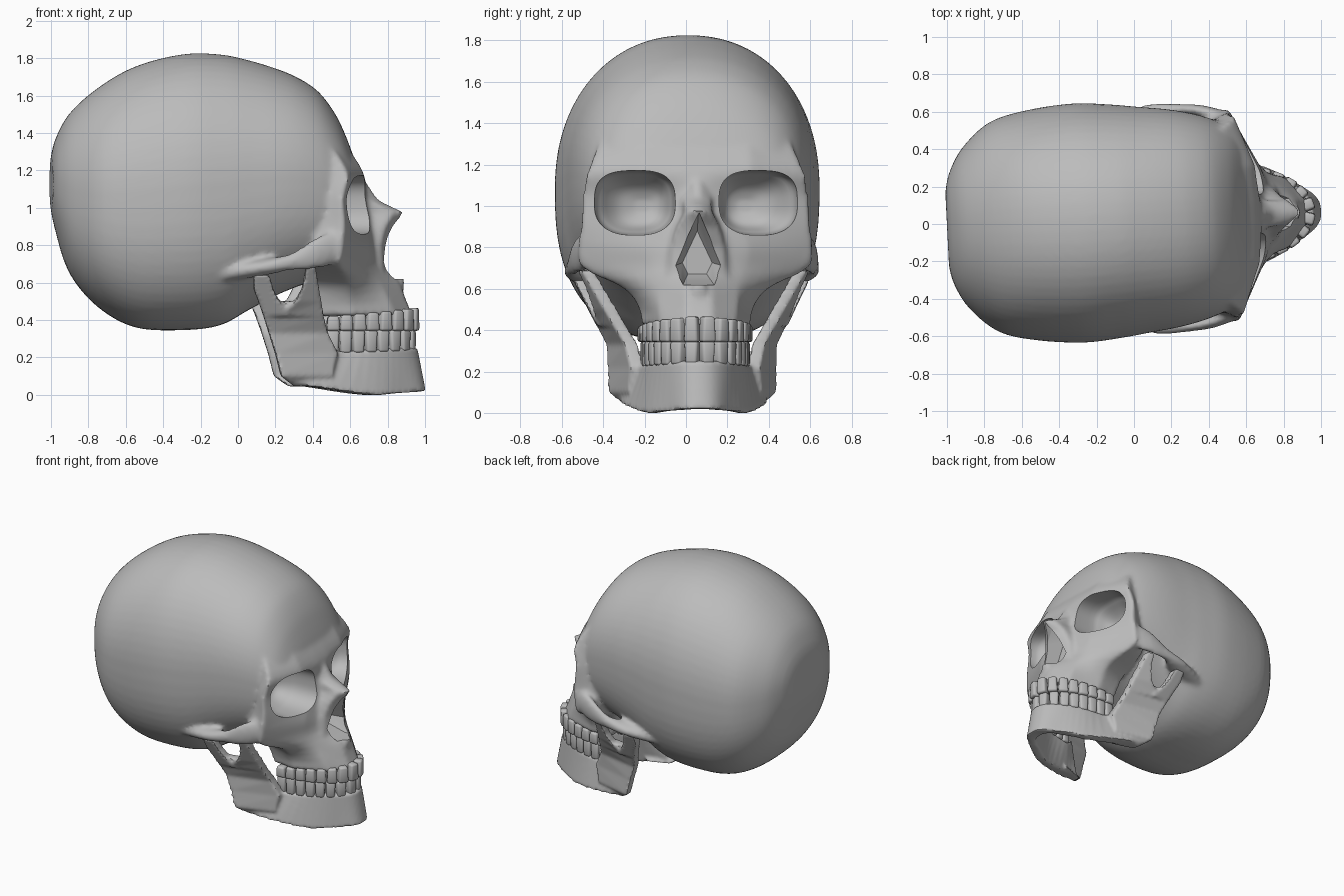
import bpy, bmesh, math
from mathutils import Matrix, Vector

cube = bpy.data.objects.get("Cube")
if cube:
    bpy.data.objects.remove(cube, do_unlink=True)

bone = bpy.data.materials.new("bone_grey")
bone.use_nodes = True
grey = (0.5, 0.5, 0.5, 1)
bone.diffuse_color = grey
bone.node_tree.nodes["Principled BSDF"].inputs["Base Color"].default_value = grey

# The head is built symmetric about y = 0, then turned slightly
PLACE = Matrix.Translation((0, 0.02, 0)) @ Matrix.Rotation(0.05, 4, 'Z')


def blend(rows, n=4):
    """Smoothly interpolate between rows of numbers."""
    out = []
    for i in range(len(rows) - 1):
        a, b, c, d = (rows[max(i - 1, 0)], rows[i], rows[i + 1],
                      rows[min(i + 2, len(rows) - 1)])
        for k in range(n):
            t = k / n
            out.append(tuple(
                q + 0.5 * t * (r - p + t * (2*p - 5*q + 4*r - s + t * (3*(q - r) + s - p)))
                for p, q, r, s in zip(a, b, c, d)))
    return out + [rows[-1]]


def loft(bm, rings):
    """Skin closed rings of points and cap both ends."""
    rows = [[bm.verts.new(p) for p in ring] for ring in rings]
    n = len(rows[0])
    for a, b in zip(rows, rows[1:]):
        for i in range(n):
            j = (i + 1) % n
            bm.faces.new((a[i], a[j], b[j], b[i]))
    bm.faces.new(rows[0][::-1])
    bm.faces.new(rows[-1])


def oval(x, cy, cz, ry, rz, upper=2.0, lower=2.0, n=64):
    """Ring facing along x; higher powers make a half boxier."""
    pts = []
    for i in range(n):
        a = math.tau * (i + 0.5) / n
        c, s = math.cos(a), math.sin(a)
        power = 2 / (upper if s > 0 else lower)
        pts.append((x, cy + ry * math.copysign(abs(c) ** power, c),
                    cz + rz * math.copysign(abs(s) ** power, s)))
    return pts


def flip(ring, side):
    return [(x, y * side, z) for x, y, z in ring]


def make(name, bm):
    bmesh.ops.recalc_face_normals(bm, faces=bm.faces)
    mesh = bpy.data.meshes.new(name)
    bm.to_mesh(mesh)
    bm.free()
    obj = bpy.data.objects.new(name, mesh)
    bpy.context.collection.objects.link(obj)
    return obj


def finish(obj, angle=40):
    obj.data.transform(PLACE)
    obj.data.materials.clear()
    obj.data.materials.append(bone)
    bpy.ops.object.select_all(action='DESELECT')
    obj.select_set(True)
    bpy.context.view_layer.objects.active = obj
    bpy.ops.object.shade_smooth_by_angle(angle=math.radians(angle))


def fuse(obj, voxel, rounds, cutters=()):
    """Melt overlapping parts into one skin, then carve the openings."""
    remesh = obj.modifiers.new("fuse", 'REMESH')
    remesh.mode = 'VOXEL'
    remesh.voxel_size = voxel
    soft = obj.modifiers.new("soften", 'SMOOTH')
    soft.factor, soft.iterations = 0.5, rounds
    for cutter in cutters:
        cutter.hide_render = True
        cut = obj.modifiers.new("carve", 'BOOLEAN')
        cut.operation, cut.solver, cut.object = 'DIFFERENCE', 'EXACT', cutter
    graph = bpy.context.evaluated_depsgraph_get()
    mesh = bpy.data.meshes.new_from_object(obj.evaluated_get(graph))
    obj.modifiers.clear()
    obj.data = mesh
    for cutter in cutters:
        bpy.data.objects.remove(cutter, do_unlink=True)


# Braincase: x, top, bottom, half width
skull = bmesh.new()
stations = [(-1.0, 1.27, 1.0, .20), (-.975, 1.37, .88, .30), (-.9, 1.505, .65, .43),
            (-.75, 1.64, .47, .56), (-.55, 1.755, .36, .615), (-.3, 1.82, .345, .64),
            (-.1, 1.82, .37, .625), (.05, 1.79, .45, .605), (.2, 1.745, .53, .585),
            (.32, 1.695, .58, .56), (.43, 1.62, .62, .525), (.52, 1.5, .7, .48),
            (.58, 1.37, .8, .43), (.62, 1.26, .85, .37), (.645, 1.2, .9, .3)]
loft(skull, [oval(x, 0, (t + b) / 2, w, (t - b) / 2, 2.15, 2.55)
             for x, t, b, w in blend(stations)])

# Face: height, front x, then x and y of cheek, side and rear corners
levels = [(1.34, .57, .56, .25, .47, .45, .25, .42),
          (1.18, .67, .66, .26, .56, .52, .30, .45),
          (1.05, .685, .64, .25, .535, .55, .38, .47),
          (.90, .72, .68, .22, .54, .56, .38, .49),
          (.80, .745, .69, .25, .53, .57, .38, .50),
          (.70, .78, .70, .23, .52, .55, .37, .46),
          (.60, .86, .75, .20, .58, .35, .38, .29),
          (.50, .90, .80, .19, .58, .275, .40, .25),
          (.42, .935, .83, .185, .60, .265, .43, .24)]
rings = []
for z, f, cx, cy, sx, sy, bx, by in blend(levels):
    half = [(f, .06, z), (cx, cy, z), (sx, sy, z), (bx, by, z)]
    rings.append(half + flip(half[::-1], -1))
loft(skull, rings)

# Nasal bone: height, ridge x, half width
rings = []
for z, f, w in [(1.13, .69, .05), (1.04, .75, .07), (.975, .885, .06),
                (.9, .835, .10), (.8, .81, .13), (.68, .815, .14), (.59, .83, .14)]:
    half = [(f, .015, z), (f - .05, w, z), (.58, w * 1.3, z)]
    rings.append(half + flip(half[::-1], -1))
loft(skull, rings)
loft(skull, [oval(.74, 0, .6, .06, .05), oval(.89, 0, .605, .03, .035)])

# Cheek arches
arch = [(.54, .50, .80, .05, .09), (.40, .56, .76, .035, .085), (.25, .58, .71, .03, .045),
        (.10, .535, .68, .08, .045), (-.12, .49, .65, .06, .05)]
for side in (1, -1):
    loft(skull, [flip(oval(*row), side) for row in blend(arch)])
skull_obj = make("skull", skull)

# Eye sockets and nose opening
cutters = []
socket = [(.9, .305, 1.015, .2, .16), (.56, .30, 1.015, .192, .153),
          (.47, .285, 1.01, .16, .13), (.40, .265, 1.0, .11, .09),
          (.37, .25, 1.0, .05, .04), (.365, .25, 1.0, .01, .01)]
for side in (1, -1):
    bm = bmesh.new()
    loft(bm, [flip(oval(*row, 2.9, 2.5), side) for row in blend(socket)])
    cutters.append(make("socket_cutter", bm))
bm = bmesh.new()
outline = [(0, .965), (.12, .71), (.075, .62), (-.075, .62), (-.12, .71)]
loft(bm, [[(x, y * s, .75 + (z - .75) * s) for y, z in outline]
          for x, s in ((.69, .6), (.80, 1), (1.1, 1.05))])
cutters.append(make("nose_cutter", bm))
fuse(skull_obj, .016, 7, cutters)
finish(skull_obj)

# Lower jaw body: outer bottom point, then outer top point
jaw = bmesh.new()
body = [(1.005, 0, .02, .96, 0, .25), (.98, .08, .015, .935, .08, .25),
        (.88, .155, .01, .85, .155, .25), (.72, .25, .0, .70, .225, .24),
        (.45, .34, .035, .52, .27, .235), (.30, .36, .055, .42, .33, .30)]
mirrored = [(a, -b, c, d, -e, f) for a, b, c, d, e, f in body[:0:-1]]


def inward(p, depth):
    d = Vector((.3 - p.x, -p.y, 0)).normalized()
    return p + d * depth


rings = []
for row in blend(mirrored + body):
    low, top = Vector(row[:3]), Vector(row[3:])
    rings.append([low, top, inward(top, .09), inward(low, .08)])
loft(jaw, rings)

# Upright jaw branches, joint prongs and front prongs: height, rear x, front x
branch = [(.045, .285, .45), (.10, .21, .49), (.22, .18, .52), (.33, .145, .465),
          (.42, .115, .44), (.50, .085, .425)]
joint_prong = [(.42, .115, .25), (.50, .085, .20), (.56, .06, .165), (.64, .055, .14)]
front_prong = [(.42, .20, .44), (.50, .28, .425), (.57, .318, .41), (.69, .338, .388)]


def branch_point(x, z, depth):
    flare = .5 * max(0, z - .32) - max(0, .1 - z)
    return (x, .41 + flare - .35 * max(0, x - .25) - depth, z)


for side in (1, -1):
    for part in (branch, joint_prong, front_prong):
        loft(jaw, [flip([branch_point(rear, z, 0), branch_point(front, z, 0),
                         branch_point(front, z, .065), branch_point(rear, z, .065)], side)
                   for z, rear, front in part])
jaw_obj = make("lower_jaw", jaw)
fuse(jaw_obj, .012, 3)
finish(jaw_obj)


# Teeth spaced evenly along a half oval
def tooth_row(name, a, b, bite, gum_front, gum_back, per_side=8):
    arc = [Vector((.46 + a * math.cos(t), b * math.sin(t), 0))
           for t in (math.pi / 2 * i / 200 for i in range(201))]
    dist = [0]
    for p, q in zip(arc, arc[1:]):
        dist.append(dist[-1] + (q - p).length)
    width = dist[-1] / per_side
    bm = bmesh.new()
    for i in range(per_side):
        k = min(range(1, 200), key=lambda m: abs(dist[m] - (i + .5) * width))
        along = arc[k + 1] - arc[k - 1]
        gum = gum_front + (gum_back - gum_front) * i / (per_side - 1)
        for side in (1, -1):
            turn = math.atan2(along.y * side, along.x)
            spot = Vector((arc[k].x, arc[k].y * side, (gum + bite) / 2))
            size = Matrix.Diagonal((width * .99, .08, abs(gum - bite), 1))
            made = bmesh.ops.create_cube(bm, size=1)["verts"]
            for v in made:
                if (v.co.z > 0) == (gum > bite):
                    v.co.x *= .84
            bmesh.ops.transform(bm, verts=made, matrix=Matrix.Translation(spot)
                                @ Matrix.Rotation(turn, 4, 'Z') @ size)
    bmesh.ops.bevel(bm, geom=bm.edges[:], offset=.013, segments=2,
                    profile=.5, affect='EDGES')
    finish(make(name, bm), 50)


tooth_row("upper_teeth", .47, .238, .342, .465, .42)
tooth_row("lower_teeth", .452, .225, .345, .235, .22)
